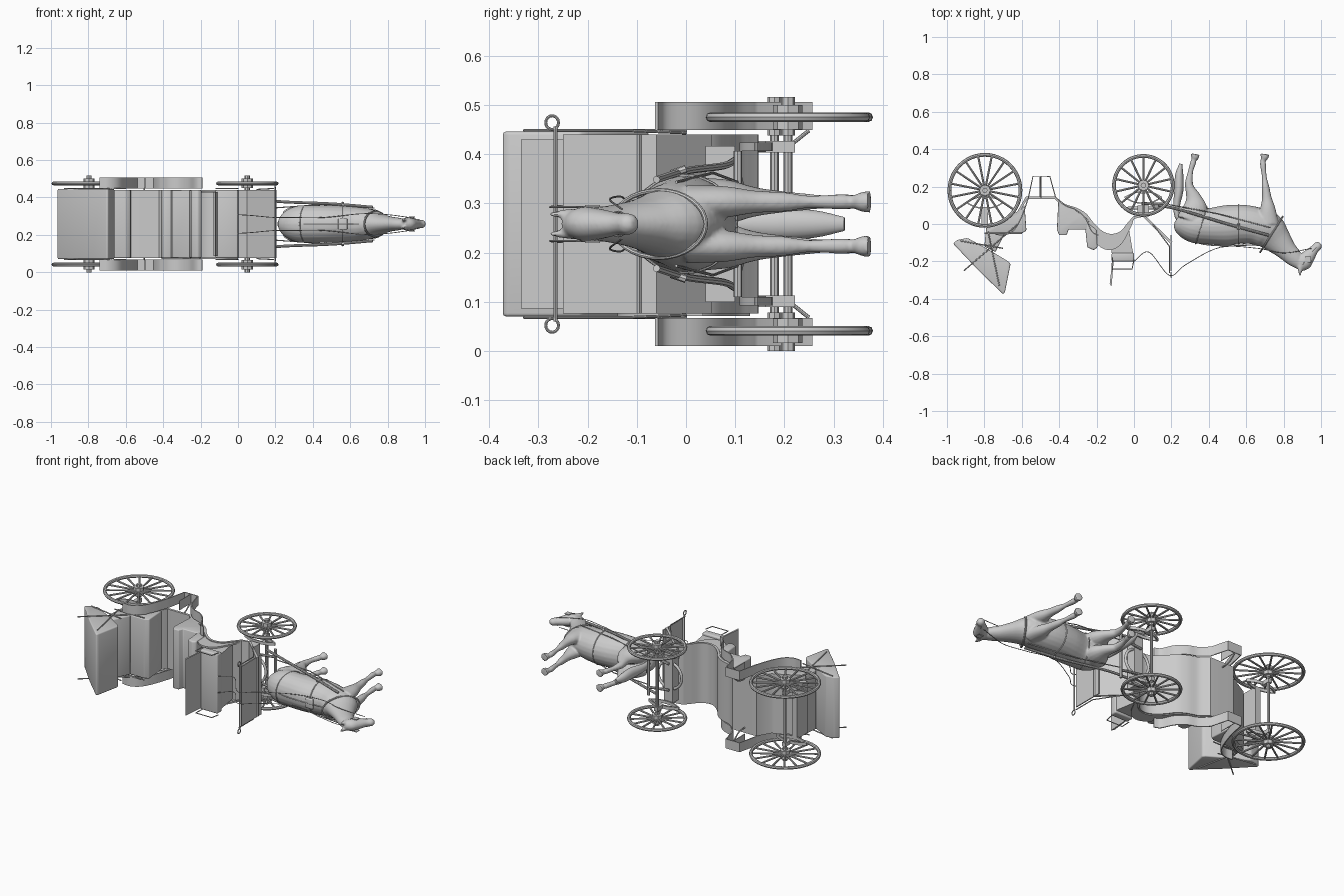
import bpy, bmesh, math
from mathutils import Vector

if "Cube" in bpy.data.objects:
    bpy.data.objects.remove(bpy.data.objects["Cube"])

ZC = 0.258          # carriage lies on its side: lateral axis is z, "up" is -y
BOTH = (1, -1)


def make(name, bm, smooth=True):
    bmesh.ops.recalc_face_normals(bm, faces=bm.faces)
    me = bpy.data.meshes.new(name)
    bm.to_mesh(me)
    bm.free()
    ob = bpy.data.objects.new(name, me)
    bpy.context.collection.objects.link(ob)
    for p in me.polygons:
        p.use_smooth = smooth
    return ob


def spline(pts, n=6):
    P = [Vector(p) for p in pts]
    P = [2 * P[0] - P[1]] + P + [2 * P[-1] - P[-2]]
    out = []
    for a, b, c, d in zip(P, P[1:], P[2:], P[3:]):
        for i in range(n):
            t = i / n
            out.append(0.5 * (2 * b + (c - a) * t + (2 * a - 5 * b + 4 * c - d) * t * t
                              + (3 * b - a - 3 * c + d) * t ** 3))
    return out + [P[-2]]


def prism(name, pts, z0, z1, bevel=0.0):
    bm = bmesh.new()
    f = bm.faces.new([bm.verts.new((x, y, z0)) for x, y in pts])
    r = bmesh.ops.extrude_face_region(bm, geom=[f])
    bmesh.ops.translate(bm, vec=(0, 0, z1 - z0),
                        verts=[v for v in r['geom'] if isinstance(v, bmesh.types.BMVert)])
    ob = make(name, bm, False)
    if bevel:
        m = ob.modifiers.new('bevel', 'BEVEL')
        m.width, m.segments = bevel, 3
    return ob


def box(name, x0, x1, y0, y1, z0, z1, bevel=0.0):
    return prism(name, [(x0, y0), (x1, y0), (x1, y1), (x0, y1)], z0, z1, bevel)


def ribbon(name, pts, z0, z1, thick):
    bm = bmesh.new()
    rows = [(bm.verts.new((x, y, z0)), bm.verts.new((x, y, z1))) for x, y in pts]
    for a, b in zip(rows, rows[1:]):
        bm.faces.new((a[0], b[0], b[1], a[1]))
    ob = make(name, bm, False)
    m = ob.modifiers.new('thickness', 'SOLIDIFY')
    m.thickness, m.offset = thick, 0
    return ob


def rod(name, pts, r, closed=False):
    cu = bpy.data.curves.new(name, 'CURVE')
    cu.dimensions, cu.bevel_depth, cu.bevel_resolution = '3D', r, 2
    cu.use_fill_caps = True
    s = cu.splines.new('POLY')
    s.points.add(len(pts) - 1)
    for p, co in zip(s.points, pts):
        p.co = (*co, 1)
    s.use_cyclic_u = closed
    ob = bpy.data.objects.new(name, cu)
    bpy.context.collection.objects.link(ob)
    return ob


def loft(bm, secs, z=ZC, seg=16):
    # rings (x, y, in-plane radius, z radius) swept along a path in the xy plane
    S = spline(secs, 4)
    rings = []
    for i, s in enumerate(S):
        a, b = S[max(i - 1, 0)], S[min(i + 1, len(S) - 1)]
        t = Vector((b[0] - a[0], b[1] - a[1])).normalized()
        rings.append([bm.verts.new((s[0] - t.y * s[2] * math.cos(k), s[1] + t.x * s[2] * math.cos(k),
                                    z + s[3] * math.sin(k)))
                      for k in (2 * math.pi * j / seg for j in range(seg))])
    for A, B in zip(rings, rings[1:]):
        for j in range(seg):
            bm.faces.new((A[j], A[(j + 1) % seg], B[(j + 1) % seg], B[j]))
    bm.faces.new(rings[0])
    bm.faces.new(rings[-1])


def circle(x, y, z, rx, rz, tilt=0, n=32):
    # ring around the horse body, across the x axis
    return [(x + tilt * math.sin(a), y + rx * math.sin(a), z + rz * math.cos(a))
            for a in (2 * math.pi * i / n for i in range(n))]


# wheels, hubs and axles
for tag, cx, cy, R, n in (('rear', -.797, .18, .2, 16), ('front', .05, .207, .167, 14)):
    for s in BOTH:
        z = ZC + s * .217
        bpy.ops.mesh.primitive_torus_add(location=(cx, cy, z), major_radius=R - .01, minor_radius=.01,
                                         major_segments=48, minor_segments=8)
        bpy.context.object.name = tag + '_rim'
        rod(tag + '_hub', [(cx, cy, z - .025), (cx, cy, z + .025)], .03)
        rod(tag + '_hub_cap', [(cx, cy, ZC + s * .18), (cx, cy, ZC + s * .258)], .014)
        for i in range(n):
            a = 2 * math.pi * (i + .5) / n
            c, d = math.cos(a), math.sin(a)
            rod(tag + '_spoke', [(cx + .02 * c, cy + .02 * d, z),
                                 (cx + (R - .012) * c, cy + (R - .012) * d, z)], .0055)
        # leaf springs
        zs = ZC + s * .157
        for h in (.03, -.03):
            ym = cy - .065
            ribbon(tag + '_leaf_spring', spline([(cx - .1, ym), (cx - .05, ym + h * .8), (cx, ym + h),
                                                 (cx + .05, ym + h * .8), (cx + .1, ym)]),
                   zs - .009, zs + .009, .007)
        box(tag + '_spring_clamp', cx - .012, cx + .012, cy - .045, cy + .014, zs - .012, zs + .012)
    rod(tag + '_axle', [(cx, cy, .05), (cx, cy, .466)], .009)

# curved body shell with floor well, cut-under and footboard
Z0, Z1 = .076, .440
front_curve = spline([(-.41, .13), (-.37, .10), (-.31, .08), (-.26, .05), (-.22, .0), (-.17, -.045),
                      (-.12, -.06), (-.07, -.045), (-.03, .0), (.0, .035)])
under = spline([(-.79, -.03), (-.70, .02), (-.62, .06)]) + spline([(-.575, .14), (-.42, .14)]) \
    + front_curve + [Vector((.05, .045)), Vector((.2, -.1))]
ribbon('body_shell', under, Z0, Z1, .014)
# side panels hanging along the front curve
for z in (Z0, Z1 - .01):
    bm = bmesh.new()
    L = len(front_curve) - 1
    rows = [(bm.verts.new((p.x, p.y, z)),
             bm.verts.new((p.x, p.y - .085 * math.sin(math.pi * i / L) ** .6, z)))
            for i, p in enumerate(front_curve)]
    for a, b in zip(rows, rows[1:]):
        bm.faces.new((a[0], b[0], b[1], a[1]))
    m = make('side_panel', bm).modifiers.new('thickness', 'SOLIDIFY')
    m.thickness, m.offset = .01, 0

# passenger seats
prism('rear_seat', [(-.78, -.03), (-.775, -.05), (-.60, -.05), (-.575, -.035), (-.585, .1), (-.62, .06),
                    (-.7, .02)], Z0, Z1, .006)
prism('rear_seat_back', [(-.79, -.02), (-.80, -.12), (-.74, -.15), (-.69, -.05)], Z0, Z1, .008)
prism('facing_seat', [(-.405, .12), (-.412, -.03), (-.40, -.06), (-.36, -.06), (-.35, -.03), (-.25, -.03),
                      (-.24, .02), (-.28, .05), (-.33, .085)], Z0, Z1, .005)
prism('facing_seat_back', [(-.265, .02), (-.25, -.125), (-.215, -.14), (-.195, -.125), (-.2, -.03)], Z0, Z1, .008)

# driver box, cushion, backrest and rails
prism('driver_box', [(-.12, -.155), (-.005, -.155), (-.03, -.01), (-.07, -.045), (-.12, -.06)], .09, .426)
box('driver_cushion', -.12, .0, -.2, -.155, Z0, Z1, .008)
prism('driver_backrest', [(-.115, -.19), (-.13, -.32), (-.12, -.335), (-.108, -.19)], Z0 + .01, Z1 - .01)
for s in BOTH:
    z = ZC + s * .19
    rod('driver_seat_rail', [(-.115, -.18, z), (-.118, -.24, z), (-.01, -.24, z), (.0, -.19, z)], .003)

# dashboard with rail and curled ends
box('dashboard', .194, .2, -.25, -.06, Z0, Z1)
rod('dash_rail', [(.198, -.265, .06), (.198, -.265, .456)], .004)
for s in BOTH:
    rod('dash_curl', [(.198, -.272 + .013 * math.cos(a), ZC + s * .206 + .014 * math.sin(a))
                      for a in (i * math.pi / 8 for i in range(16))], .003, True)
    rod('dash_stay', [(.19, -.262, ZC + s * .19), (.19, -.12, ZC + s * .19), (.1, .0, ZC + s * .185)], .003)

# folded hood with hinged bows
hood = prism('folded_hood', [(-.967, -.105), (-.945, -.085), (-.89, -.075), (-.78, -.135), (-.672, -.20),
                             (-.66, -.215), (-.69, -.365), (-.70, -.375), (-.83, -.25)], .07, .446, .012)
for s in BOTH:
    z = ZC + s * .19
    for a, b in (((-.91, -.25), (-.62, .0)), ((-.93, -.09), (-.70, -.13)), ((-.72, -.33), (-.78, -.04)),
                 ((-.8, -.05), (-.6, -.05))):
        rod('hood_bow', [(*a, z), (*b, z)], .0035)

# mudguards running into the side steps
guard = spline([(-.74, -.055), (-.69, -.058), (-.64, -.03), (-.60, .04), (-.565, .14)]) \
    + [Vector((-.54, .255)), Vector((-.45, .255))] \
    + spline([(-.42, .145), (-.37, .10), (-.31, .075), (-.26, .03), (-.225, -.04), (-.19, -.06)])
for s in BOTH:
    a, b = sorted((ZC + s * .191, ZC + s * .248))
    ribbon('mudguard', guard, a, b, .006)
    box('step_riser', -.499, -.495, .14, .255, a, b)
    rod('step_bracket', spline([(-.5, .14, ZC + s * .15), (-.5, .2, ZC + s * .155), (-.5, .25, ZC + s * .19)]), .004)

# fifth wheel, supports and splinter bar
bpy.ops.mesh.primitive_torus_add(location=(.05, .085, ZC), rotation=(math.pi / 2, 0, 0),
                                 major_radius=.08, minor_radius=.008)
bpy.context.object.name = 'turntable'
box('front_bolster', .02, .08, .04, .1, .1, .416)
box('rear_bolster', -.815, -.78, -.01, .09, .1, .416)
rod('splinter_bar', [(.18, .105, .11), (.18, .105, .406)], .009)
for s in BOTH:
    rod('pole_arm', [(.04, .11, ZC + s * .08), (.18, .105, ZC + s * .1)], .008)
    # shafts
    rod('shaft', spline([(.13, .1, ZC + s * .13), (.25, .075, ZC + s * .118), (.5, .0, ZC + s * .108),
                         (.72, -.06, ZC + s * .09)]), .0075)
    rod('trace', [(.18, .105, ZC + s * .085), (.45, .055, ZC + s * .104), (.73, -.02, ZC + s * .085)], .003)
    # reins
    rod('rein', spline([(.0, -.2, ZC + s * .05), (.08, -.15, ZC + s * .045), (.19, -.275, ZC + s * .035),
                        (.28, -.215, ZC + s * .035), (.46, -.125, ZC + s * .035),
                        (.66, -.13, ZC + s * .055), (.8, -.155, ZC + s * .05), (.95, -.13, ZC + s * .03)]), .002)

# horse: lofted parts fused into one smooth skin
bm = bmesh.new()
loft(bm, [(.232, .03, .025, .025), (.26, .01, .07, .072), (.32, -.005, .095, .098), (.40, -.012, .097, .1),
          (.49, -.008, .108, .1), (.58, -.002, .105, .097), (.65, -.01, .1, .09), (.715, -.035, .1, .078),
          (.765, -.085, .078, .054), (.815, -.14, .056, .04), (.86, -.185, .046, .033), (.895, -.22, .03, .026)], seg=24)
loft(bm, [(.878, -.24, .022, .022), (.905, -.208, .043, .035), (.935, -.17, .036, .03), (.965, -.135, .024, .022),
          (.985, -.115, .023, .022), (.996, -.104, .012, .012)])
for s in BOTH:
    loft(bm, [(.715, .0, .06, .035), (.715, .08, .042, .032), (.71, .14, .026, .023), (.703, .2, .02, .02),
              (.697, .25, .013, .013), (.69, .315, .016, .016), (.69, .34, .014, .014), (.697, .356, .021, .02),
              (.7, .374, .025, .023)], ZC + s * .045)
    loft(bm, [(.31, .02, .08, .05), (.325, .085, .068, .045), (.318, .14, .042, .03), (.297, .195, .024, .022),
              (.294, .225, .021, .019), (.302, .28, .014, .014), (.315, .325, .016, .016), (.32, .342, .014, .014),
              (.325, .356, .021, .02), (.328, .374, .025, .023)], ZC + s * .045)
    loft(bm, [(.89, -.225, .014, .012), (.888, -.25, .011, .009), (.888, -.276, .005, .004)], ZC + s * .02)
horse = make('horse', bm)
m = horse.modifiers.new('fuse', 'REMESH')
m.mode, m.voxel_size, m.use_smooth_shade = 'VOXEL', .0055, True
m = horse.modifiers.new('soften', 'SMOOTH')
m.iterations = 4
bm = bmesh.new()
loft(bm, [(.26, .0, .012, .012), (.232, .04, .014, .02), (.228, .1, .018, .024), (.24, .18, .024, .032),
          (.242, .26, .022, .028), (.25, .322, .008, .014)])
make('tail', bm)

# harness straps, collar and bridle
rod('girth', circle(.56, -.004, ZC, .106, .098), .004, True)
rod('breeching', circle(.36, -.008, ZC, .098, .099, .03), .003, True)
rod('collar', circle(.735, -.055, ZC, .095, .068, .06), .005, True)
rod('back_strap', spline([(.27, -.065, ZC), (.36, -.106, ZC), (.5, -.117, ZC), (.66, -.11, ZC)]), .003)
box('saddle_pad', .535, .585, -.117, -.1, ZC - .03, ZC + .03, .005)
rod('brow_band', circle(.915, -.2, ZC, .04, .035, .03), .002, True)
rod('nose_band', circle(.962, -.138, ZC, .02, .025, .02), .002, True)
for s in BOTH:
    box('blinker', .915, .945, -.205, -.175, ZC + s * .037 - .002, ZC + s * .037 + .002)
    rod('shaft_tug', [(.56, -.03, ZC + s * .102), (.56, .0, ZC + s * .112)], .008)

# finish: apply modifiers, smooth where rounded
bpy.ops.object.select_all(action='SELECT')
bpy.context.view_layer.objects.active = horse
bpy.ops.object.convert(target='MESH')
bpy.ops.object.shade_smooth_by_angle(angle=math.radians(40))
